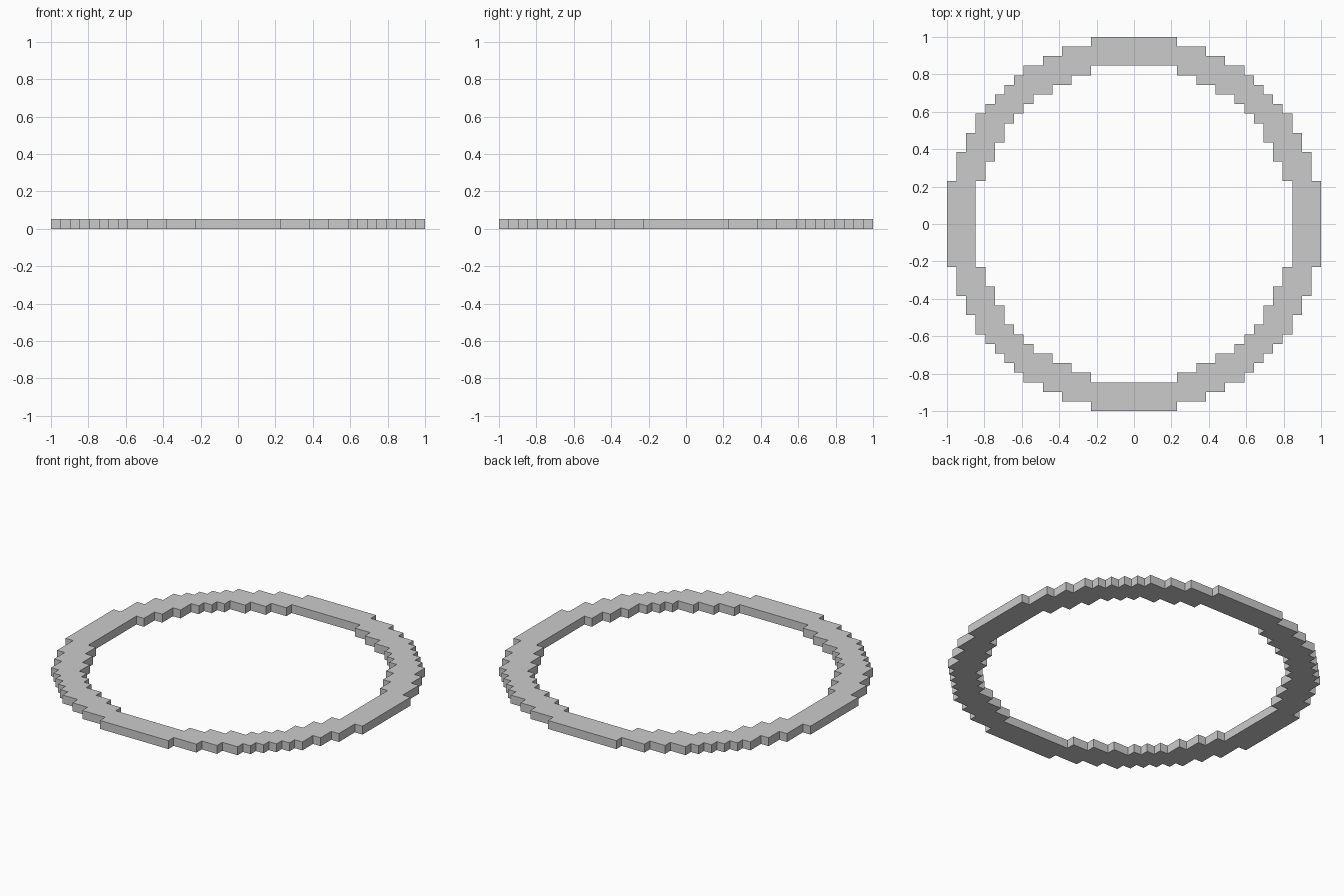
import bpy, bmesh

if "Cube" in bpy.data.objects:
    bpy.data.objects.remove(bpy.data.objects["Cube"])

S = 2 / 39  # block size: the ring is 39 blocks wide, one block tall

# Half-width in blocks of the outer disc and the hole, per row from the centre
OUTER = [19] * 5 + [18] * 3 + [17] * 2 + [16] * 2 + [15, 14, 13, 12, 11, 9, 7, 4]
HOLE = [16] * 5 + [15] * 2 + [14] * 2 + [13] * 2 + [12, 11, 10, 8, 6, 4] + [-1] * 3

bm = bmesh.new()
verts = {}


def corner(i, j):
    if (i, j) not in verts:
        verts[i, j] = bm.verts.new(((i - 0.5) * S, (j - 0.5) * S, 0))
    return verts[i, j]


# Flat stepped ring, one square per block
for j in range(-19, 20):
    for i in range(-19, 20):
        if HOLE[abs(j)] < abs(i) <= OUTER[abs(j)]:
            bm.faces.new([corner(i, j), corner(i + 1, j),
                          corner(i + 1, j + 1), corner(i, j + 1)])

# Raise it to one block of thickness
top = bmesh.ops.extrude_face_region(bm, geom=bm.faces[:], use_keep_orig=True)
bmesh.ops.translate(bm, vec=(0, 0, S),
                    verts=[g for g in top["geom"] if isinstance(g, bmesh.types.BMVert)])
bmesh.ops.recalc_face_normals(bm, faces=bm.faces[:])

mesh = bpy.data.meshes.new("stepped_ring")
bm.to_mesh(mesh)
bm.free()
ring = bpy.data.objects.new("stepped_ring", mesh)
bpy.context.collection.objects.link(ring)
